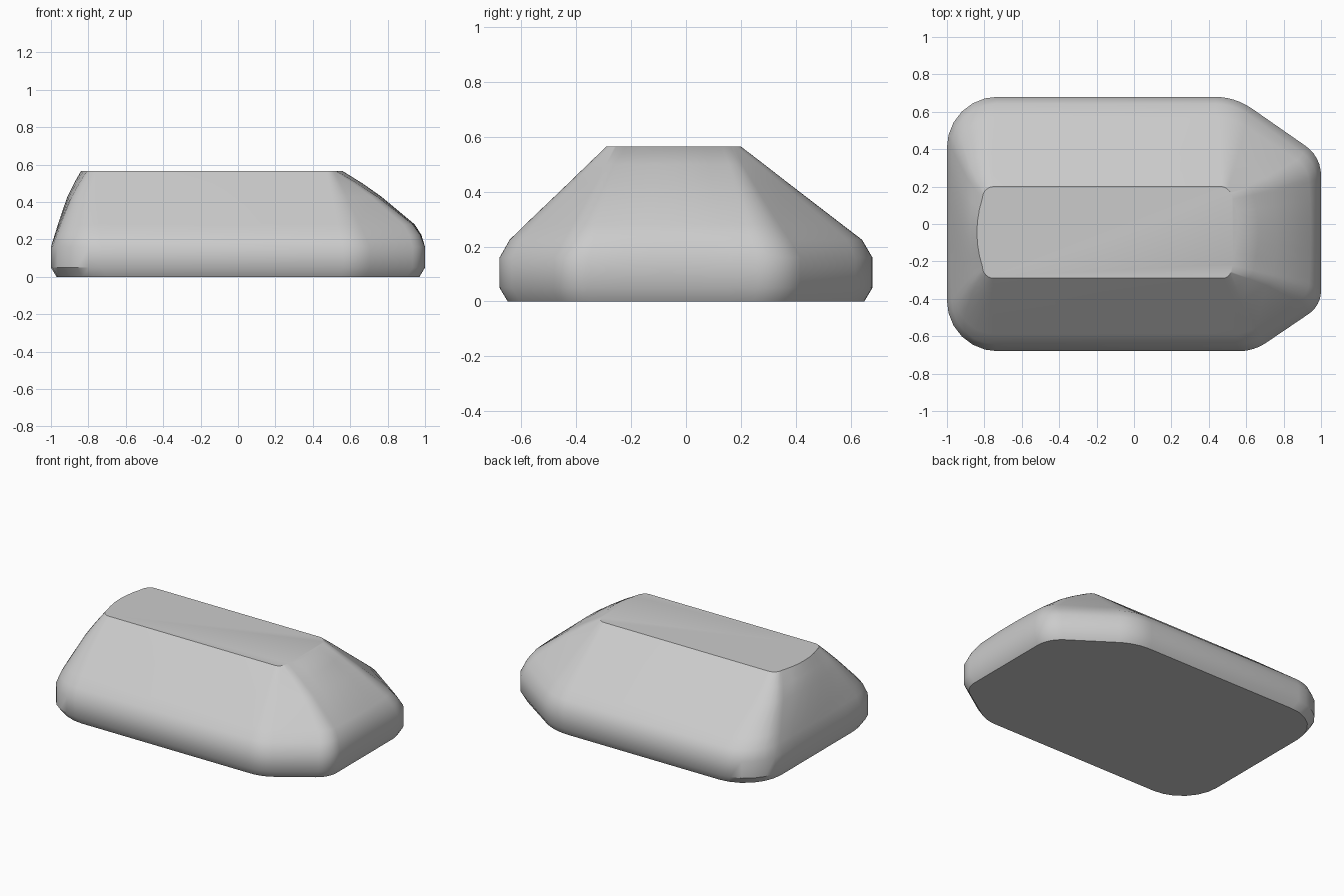
import bpy
import bmesh
import math
from mathutils import Vector

if "Cube" in bpy.data.objects:
    bpy.data.objects.remove(bpy.data.objects["Cube"])

ARC = 6   # segments in each rounded corner
SIDE = 6  # segments along the bowed left and right ends


def lerp(a, b, t):
    return a + (b - a) * t


def fillet(prev, corner, nxt, size):
    """Circular rounding of a corner, starting 'size' away from it."""
    u, v = (prev - corner).normalized(), (nxt - corner).normalized()
    p0, p2 = corner + u * size, corner + v * size
    w = math.cos((math.pi - u.angle(v)) / 2)
    points = []
    for i in range(ARC + 1):
        s = i / ARC
        a, b, c = (1 - s) ** 2, 2 * s * (1 - s) * w, s * s
        points.append((p0 * a + corner * b + p2 * c) / (a + b + c))
    return points


def bowed(p, q, bulge):
    """Inner points of an end that bows outward along x."""
    return [p.lerp(q, i / SIDE) + Vector((bulge * 4 * (i / SIDE) * (1 - i / SIDE), 0))
            for i in range(1, SIDE)]


def outline(left, right, front, back, t, inset):
    """Six-cornered outline; t runs from the wide body (0) to the top (1)."""
    bow = 0.03 * t
    l, r = left + bow, right - bow
    corners = [Vector(c) for c in (
        (l, front),
        (lerp(0.64, 0.50, t) - inset * 0.4, front),
        (r, lerp(-0.436, -0.24, t) + inset * 0.4),
        (r, lerp(0.36, 0.15, t) - inset * 0.4),
        (lerp(0.54, 0.49, t) - inset * 0.4, back),
        (l, back))]
    sizes = [(0.27, 0.06), (0.08, 0.025), (0.08, 0.025),
             (0.10, 0.025), (0.11, 0.025), (0.27, 0.06)]
    arcs = [fillet(corners[i - 1], corners[i], corners[(i + 1) % 6], lerp(*sizes[i], t))
            for i in range(6)]
    return (arcs[0] + arcs[1] + arcs[2] + bowed(arcs[2][-1], arcs[3][0], bow)
            + arcs[3] + arcs[4] + arcs[5] + bowed(arcs[5][-1], arcs[0][0], -bow))


# Levels of the body: height, left, right, front, back, inset
LEVELS = [
    (0.00, -0.97, 0.97, -0.65, 0.65, 0.03),
    (0.05, -1.00, 1.00, -0.68, 0.68, 0),
    (0.16, -1.00, 1.00, -0.68, 0.68, 0),
    (0.225, -0.98, 0.98, -0.643, 0.642, 0),
    (0.28, -0.963, 0.945, -0.587, 0.57, 0),
    (0.43, -0.912, 0.765, -0.43, 0.375, 0),
    (0.50, -0.877, 0.665, -0.358, 0.285, 0),
    (0.565, -0.84, 0.56, -0.29, 0.20, 0),
]

# Faceted body: rings joined by quads, closed with flat caps
bm = bmesh.new()
rings = []
for z, left, right, front, back, inset in LEVELS:
    t = max(0, (z - 0.16) / (0.565 - 0.16))
    rings.append([bm.verts.new((p.x, p.y, z))
                  for p in outline(left, right, front, back, t, inset)])
for low, high in zip(rings, rings[1:]):
    n = len(low)
    for i in range(n):
        j = (i + 1) % n
        bm.faces.new((low[i], low[j], high[j], high[i]))
bm.faces.new(rings[0][::-1])
bm.faces.new(rings[-1])
bmesh.ops.recalc_face_normals(bm, faces=bm.faces)

mesh = bpy.data.meshes.new("body")
bm.to_mesh(mesh)
bm.free()
body = bpy.data.objects.new("body", mesh)
bpy.context.collection.objects.link(body)

# Plain grey finish
grey = bpy.data.materials.new("light grey")
grey.diffuse_color = (0.6, 0.6, 0.6, 1)
grey.use_nodes = True
grey.node_tree.nodes["Principled BSDF"].inputs["Base Color"].default_value = grey.diffuse_color
mesh.materials.append(grey)

# Smooth sides with crisp top and bottom rims
bpy.context.view_layer.objects.active = body
body.select_set(True)
bpy.ops.object.shade_smooth_by_angle(angle=math.radians(34))
